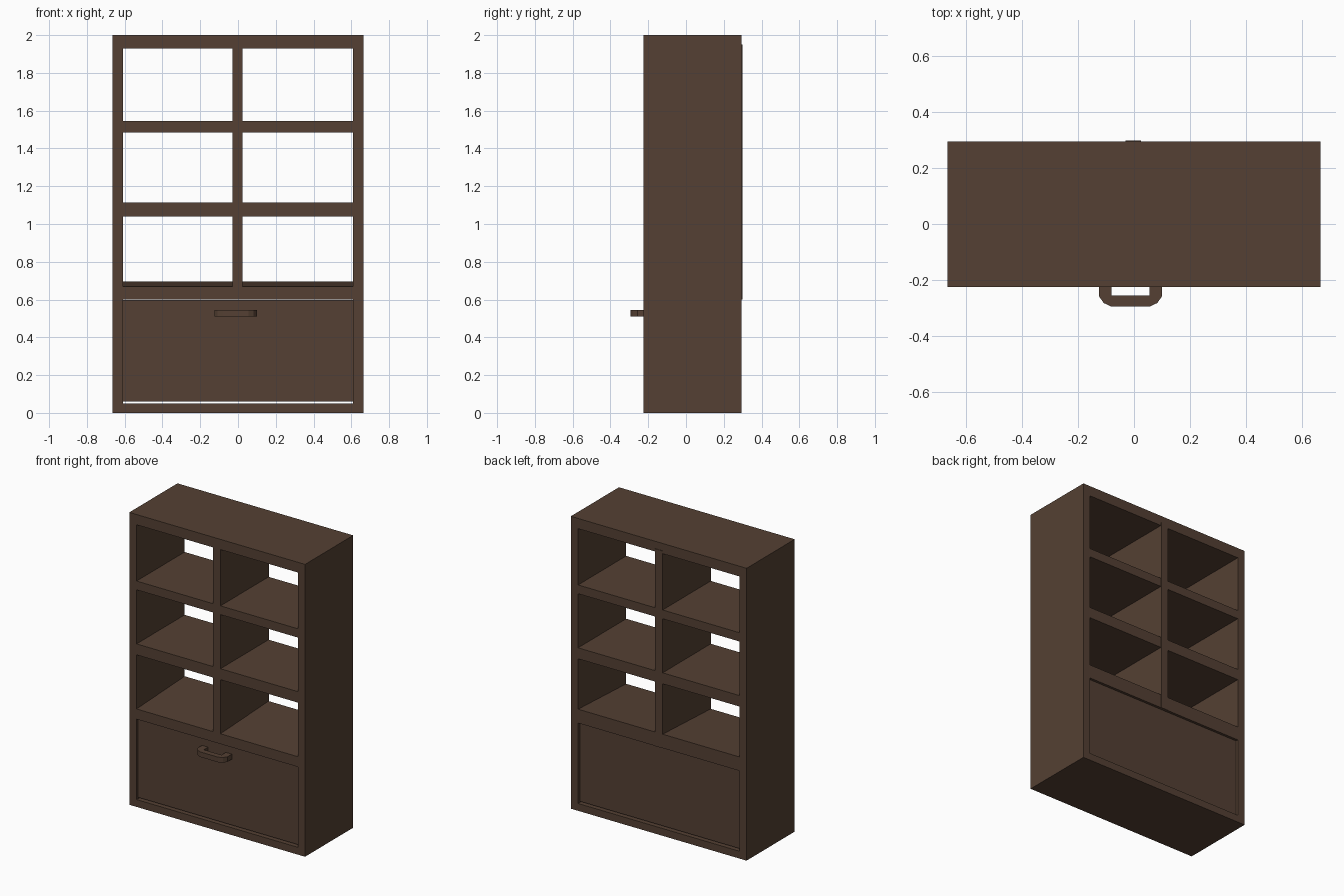
import bpy
import bmesh

if "Cube" in bpy.data.objects:
    bpy.data.objects.remove(bpy.data.objects["Cube"], do_unlink=True)

wood = bpy.data.materials.new("dark_brown_wood")
wood.use_nodes = True
colour = (0.089, 0.051, 0.033, 1)
wood.diffuse_color = colour
wood.node_tree.nodes["Principled BSDF"].inputs["Base Color"].default_value = colour

FRONT, BACK = -0.225, 0.295
HALF, INNER = 0.665, 0.61


def prism(name, outline, axis, lo, hi):
    """Extrude a closed 2D outline along x or z."""
    bm = bmesh.new()
    place = {"x": lambda a, b: (lo, a, b), "z": lambda a, b: (a, b, lo)}[axis]
    face = bm.faces.new([bm.verts.new(place(a, b)) for a, b in outline])
    out = bmesh.ops.extrude_face_region(bm, geom=[face])
    verts = [g for g in out["geom"] if isinstance(g, bmesh.types.BMVert)]
    step = (hi - lo, 0, 0) if axis == "x" else (0, 0, hi - lo)
    bmesh.ops.translate(bm, verts=verts, vec=step)
    bmesh.ops.recalc_face_normals(bm, faces=bm.faces)
    mesh = bpy.data.meshes.new(name)
    bm.to_mesh(mesh)
    bm.free()
    mesh.materials.append(wood)
    obj = bpy.data.objects.new(name, mesh)
    bpy.context.collection.objects.link(obj)
    return obj


def box(name, x0, x1, y0, y1, z0, z1):
    return prism(name, [(x0, y0), (x1, y0), (x1, y1), (x0, y1)], "z", z0, z1)


# Outer case
for name, side in (("left_side", 1), ("right_side", -1)):
    a, b = sorted((side * INNER, side * HALF))
    box(name, a, b, FRONT, BACK, 0, 2)
for name, z0, z1 in (("top_panel", 1.93, 2), ("base_panel", 0, 0.05),
                     ("upper_shelf", 1.485, 1.545), ("lower_shelf", 1.04, 1.115)):
    box(name, -INNER, INNER, FRONT, BACK, z0, z1)

# Sloping board above the drawer, and the centre divider
prism("drawer_cover", [(FRONT, 0.6), (BACK, 0.6), (BACK, 0.695), (FRONT, 0.67)],
      "x", -INNER, INNER)
box("centre_divider", -0.03, 0.025, FRONT, BACK + 0.003, 0.6, 1.95)

# Drawer, set back a little with a slit below it
box("drawer", -INNER + 0.002, INNER - 0.002, FRONT + 0.015, BACK - 0.015, 0.06, 0.598)

# Bracket handle with chamfered corners
outer = [(-0.125, -0.2), (-0.125, -0.258), (-0.108, -0.282), (-0.08, -0.295),
         (0.055, -0.295), (0.083, -0.282), (0.1, -0.258), (0.1, -0.2)]
inner = [(0.055, -0.2), (0.055, -0.256), (-0.08, -0.256), (-0.08, -0.2)]
prism("drawer_handle", outer + inner, "z", 0.51, 0.545)
